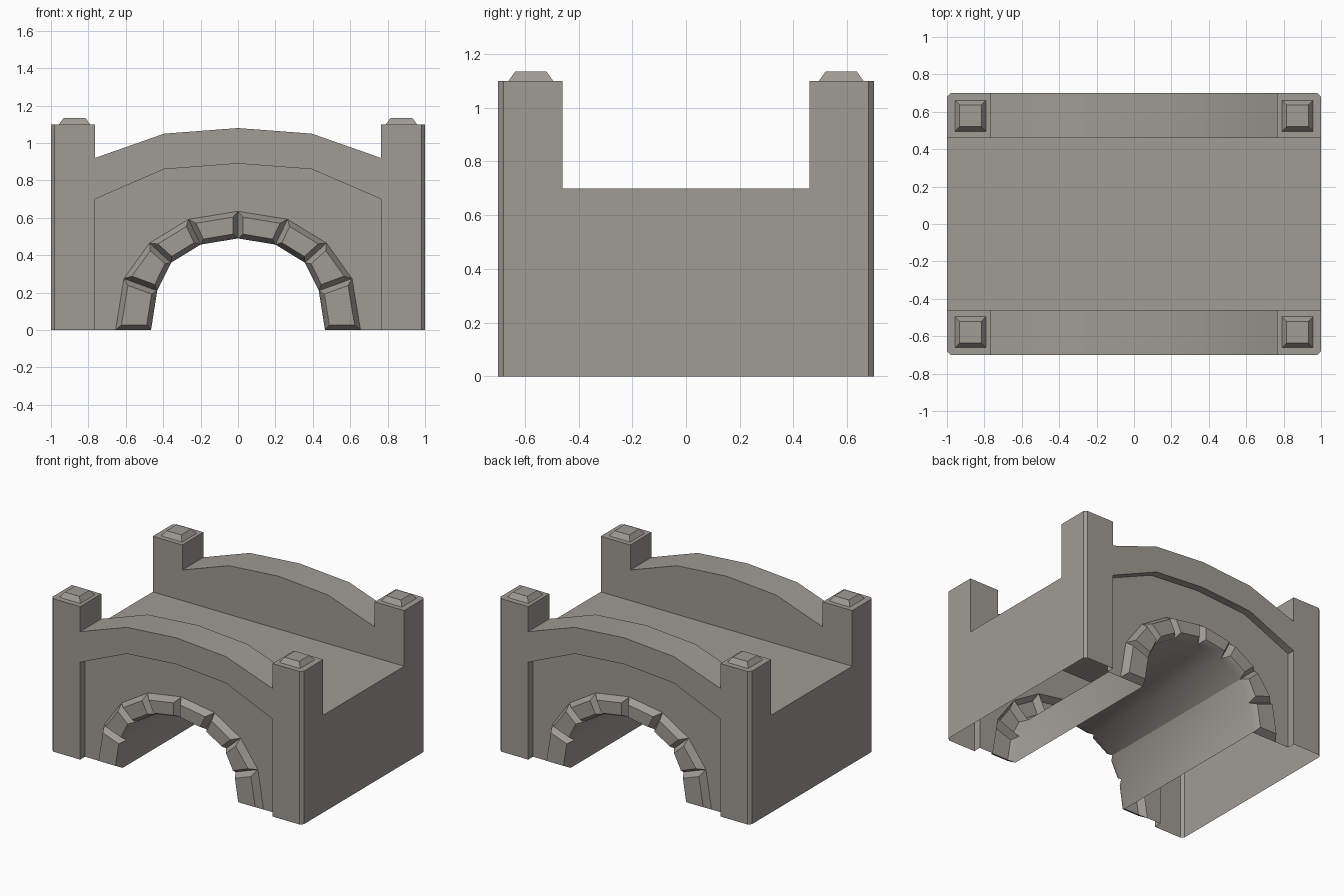
import bpy
import bmesh
import math

cube = bpy.data.objects.get("Cube")
if cube:
    bpy.data.objects.remove(cube, do_unlink=True)

stone = bpy.data.materials.new("warm_grey_stone")
stone.use_nodes = True
COLOUR = (0.35, 0.33, 0.295, 1.0)
stone.diffuse_color = COLOUR
stone.node_tree.nodes["Principled BSDF"].inputs["Base Color"].default_value = COLOUR

# Half profiles as (x, z), from the crown outwards
parapet = [(0, 1.08), (0.395, 1.05), (0.765, 0.92)]
ledge = [(0, 0.89), (0.395, 0.86), (0.765, 0.70)]
ring_out = [(0, 0.635), (0.265, 0.592), (0.473, 0.465), (0.61, 0.275), (0.655, 0)]
ring_in = [(0, 0.49), (0.2, 0.457), (0.358, 0.36), (0.432, 0.21), (0.465, 0)]

POST, END, CHAMFER = 0.765, 1.0, 0.02
DECK, TOP = 0.70, 1.10
FRONT, RECESS, INNER = -0.70, -0.645, -0.46
XC, YC = END - CHAMFER, FRONT + CHAMFER

bm = bmesh.new()
verts = {}


def face(points):
    """Add a face, sharing vertices at equal positions."""
    corners = []
    for p in points:
        key = tuple(round(c, 4) for c in p)
        if key not in verts:
            verts[key] = bm.verts.new(key)
        corners.append(verts[key])
    return bm.faces.new(corners)


def wall(profile, y):
    return face([(x, y, z) for x, z in profile])


def strip(profile, y0, y1):
    """Sweep a profile along y."""
    for (xa, za), (xb, zb) in zip(profile, profile[1:]):
        face([(xa, y0, za), (xb, y0, zb), (xb, y1, zb), (xa, y1, za)])


# Front wall with post, and the inner parapet wall
wall(ledge + [(POST, 0), (XC, 0), (XC, TOP), (POST, TOP)] + parapet[::-1], FRONT)
wall([(0, DECK), (END, DECK), (END, TOP), (POST, TOP)] + parapet[::-1], INNER)

# Parapet top with the post side, recess reveal and vault
strip(parapet + [(POST, TOP)], FRONT, INNER)
strip(ledge + [(POST, 0)], FRONT, RECESS)
strip(ring_in, RECESS, 0)

# Recessed spandrel wall around the ring
wall(ledge + [(POST, 0)] + ring_out[::-1], RECESS)

# Post top, corner chamfer, end wall and deck
face([(POST, FRONT, TOP), (XC, FRONT, TOP), (END, YC, TOP), (END, INNER, TOP), (POST, INNER, TOP)])
face([(XC, FRONT, 0), (END, YC, 0), (END, YC, TOP), (XC, FRONT, TOP)])
face([(END, y, z) for y, z in [(0, 0), (YC, 0), (YC, TOP), (INNER, TOP), (INNER, DECK), (0, DECK)]])
face([(0, INNER, DECK), (END, INNER, DECK), (END, 0, DECK), (0, 0, DECK)])

# Arch stones: ring panels raised into bevelled blocks
blocks = []
for i in range(len(ring_in) - 1):
    blocks.append(wall([ring_in[i], ring_in[i + 1], ring_out[i + 1], ring_out[i]], RECESS))
bmesh.ops.recalc_face_normals(bm, faces=bm.faces[:])
if blocks[0].normal.y > 0:
    bmesh.ops.reverse_faces(bm, faces=bm.faces[:])
bmesh.ops.inset_individual(bm, faces=blocks, thickness=0.027, depth=0.05, use_even_offset=True)

mesh = bpy.data.meshes.new("bridge_body")
bm.to_mesh(mesh)
bm.free()
mesh.materials.append(stone)
body = bpy.data.objects.new("bridge_body", mesh)
bpy.context.collection.objects.link(body)

# Mirror the quarter to all four corners
mirror = body.modifiers.new("Mirror", "MIRROR")
mirror.use_axis = (True, True, False)
mirror.use_clip = True
bpy.ops.object.select_all(action="DESELECT")
body.select_set(True)
bpy.context.view_layer.objects.active = body
bpy.ops.object.modifier_apply(modifier="Mirror")
bpy.ops.object.shade_smooth_by_angle(angle=math.radians(30))

# Tapered caps on the posts
for sx, side in ((1, "left"), (-1, "right")):
    for sy, end in ((-1, "front"), (1, "back")):
        bpy.ops.mesh.primitive_cone_add(
            vertices=4, radius1=0.083 * math.sqrt(2), radius2=0.058 * math.sqrt(2),
            depth=0.035, end_fill_type="NGON", rotation=(0, 0, math.pi / 4),
            location=(sx * 0.874, sy * 0.578, TOP + 0.0175))
        cap = bpy.context.object
        cap.name = f"{end}_{side}_post_cap"
        cap.data.materials.append(stone)
